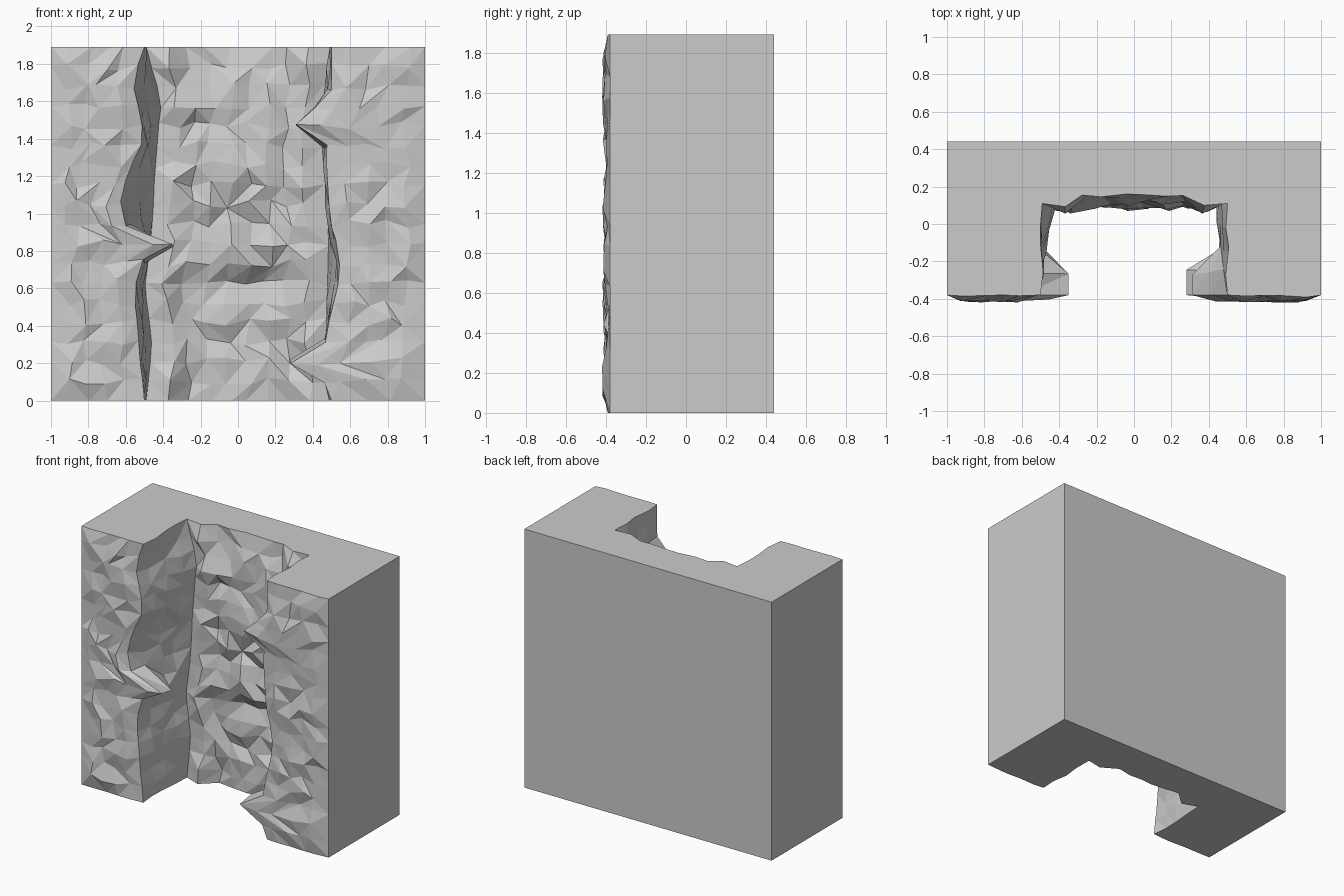
import bpy, bmesh, random

if "Cube" in bpy.data.objects:
    bpy.data.objects.remove(bpy.data.objects["Cube"])

random.seed(7)
H, FRONT, BACK, INNER = 1.89, -0.38, 0.44, 0.11
ROWS = 18


def lerp(a, b, t):
    return a + (b - a) * t


def sample(table, z):
    for (z0, v0), (z1, v1) in zip(table, table[1:]):
        if z <= z1:
            return lerp(v0, v1, (z - z0) / (z1 - z0))
    return table[-1][1]


# Wandering vertical edges of the recess: (height, x)
left_edge = [(0, -.5), (.3, -.53), (.6, -.555), (.75, -.5), (.9, -.58), (1.02, -.635),
             (1.2, -.59), (1.4, -.5), (1.7, -.56), (1.89, -.5)]
left_corner = [(0, -.49), (.3, -.46), (.6, -.5), (.9, -.46), (1.3, -.44), (1.6, -.41), (1.89, -.49)]
right_edge = [(0, .5), (.14, .45), (.35, .47), (.7, .55), (1.0, .49), (1.3, .47), (1.7, .5), (1.89, .5)]
right_corner = [(0, .5), (.3, .47), (.9, .485), (1.5, .44), (1.89, .5)]
# Average depth of the recess back, showing the overhang at mid height
back_depth = [(0, .15), (.3, .14), (.62, .16), (.78, .08), (.9, .11), (1.3, .1), (1.6, .1), (1.89, .15)]
# Jutting lips on the recess edges: row -> x of tip
left_tips = {8: -.35}
right_tips = {2: .28, 14: .31, 15: .41}


def cliff_row(i):
    """One horizontal line of points along the rocky front."""
    z = H * i / ROWS
    rim = i in (0, ROWS)

    def j(a):
        return random.uniform(-a, a)

    def zz():
        return z if rim else z + j(.022)

    def face_y():
        return FRONT - random.random() * (.015 if rim else .04)

    le, lc = sample(left_edge, z), sample(left_corner, z)
    re, rc = sample(right_edge, z), sample(right_corner, z)
    lt, rt = left_tips.get(i, le), right_tips.get(i, re)
    pts = [(-1, FRONT, z)]
    for k in range(1, 5):                       # left face
        pts.append((lerp(-1, lt, k / 5) + j(.025), face_y(), zz()))
    pts.append((lt, FRONT, zz()))
    for k in range(1, 4):                       # left wall
        x = lt if k == 1 and i in left_tips else lerp(le, lc, k / 4) + j(.015)
        pts.append((x, lerp(FRONT, INNER, k / 4) + j(.02), zz()))
    pts.append((lc, INNER, zz()))
    for k in range(1, 9):                       # recess back
        y = sample(back_depth, z) + (j(.015) if rim else j(.028))
        if k in (1, 8):
            y = INNER - .03 + j(.025)
        pts.append((lerp(lc, rc, k / 9) + j(.025), y, zz()))
    pts.append((rc, INNER, zz()))
    for k in range(3, 0, -1):                   # right wall
        x = rt if k == 1 and i in right_tips else lerp(re, rc, k / 4) + j(.015)
        pts.append((x, lerp(FRONT, INNER, k / 4) + j(.02), zz()))
    pts.append((rt, FRONT, zz()))
    for k in range(1, 5):                       # right face
        pts.append((lerp(rt, 1, k / 5) + j(.025), face_y(), zz()))
    pts.append((1, FRONT, z))
    return pts


bm = bmesh.new()
grid = [[bm.verts.new(p) for p in cliff_row(i)] for i in range(ROWS + 1)]
N = len(grid[0])

# Rocky front, split into randomly turned triangles
for lo, hi in zip(grid, grid[1:]):
    for c in range(N - 1):
        a, b, d, e = lo[c], lo[c + 1], hi[c + 1], hi[c]
        if random.random() < .5:
            bm.faces.new((a, b, d))
            bm.faces.new((a, d, e))
        else:
            bm.faces.new((a, b, e))
            bm.faces.new((b, d, e))

# Flat back and sides
bl, br, tl, tr = [bm.verts.new((x, BACK, z)) for z in (0, H) for x in (-1, 1)]
bm.faces.new((br, bl, tl, tr))
bm.faces.new([bl] + [r[0] for r in grid] + [tl])
bm.faces.new([br] + [r[-1] for r in grid] + [tr])

# Top and bottom caps, each half fanned from its back corner
for rim, left, right in ((grid[0], bl, br), (grid[-1], tl, tr)):
    mid = N // 2
    for c in range(N - 1):
        bm.faces.new((rim[c], rim[c + 1], left if c < mid else right))
    bm.faces.new((rim[mid], right, left))
bmesh.ops.recalc_face_normals(bm, faces=bm.faces)

mesh = bpy.data.meshes.new("cliff_wall_with_recess")
bm.to_mesh(mesh)
bm.free()
bpy.context.collection.objects.link(bpy.data.objects.new("cliff_wall_with_recess", mesh))
